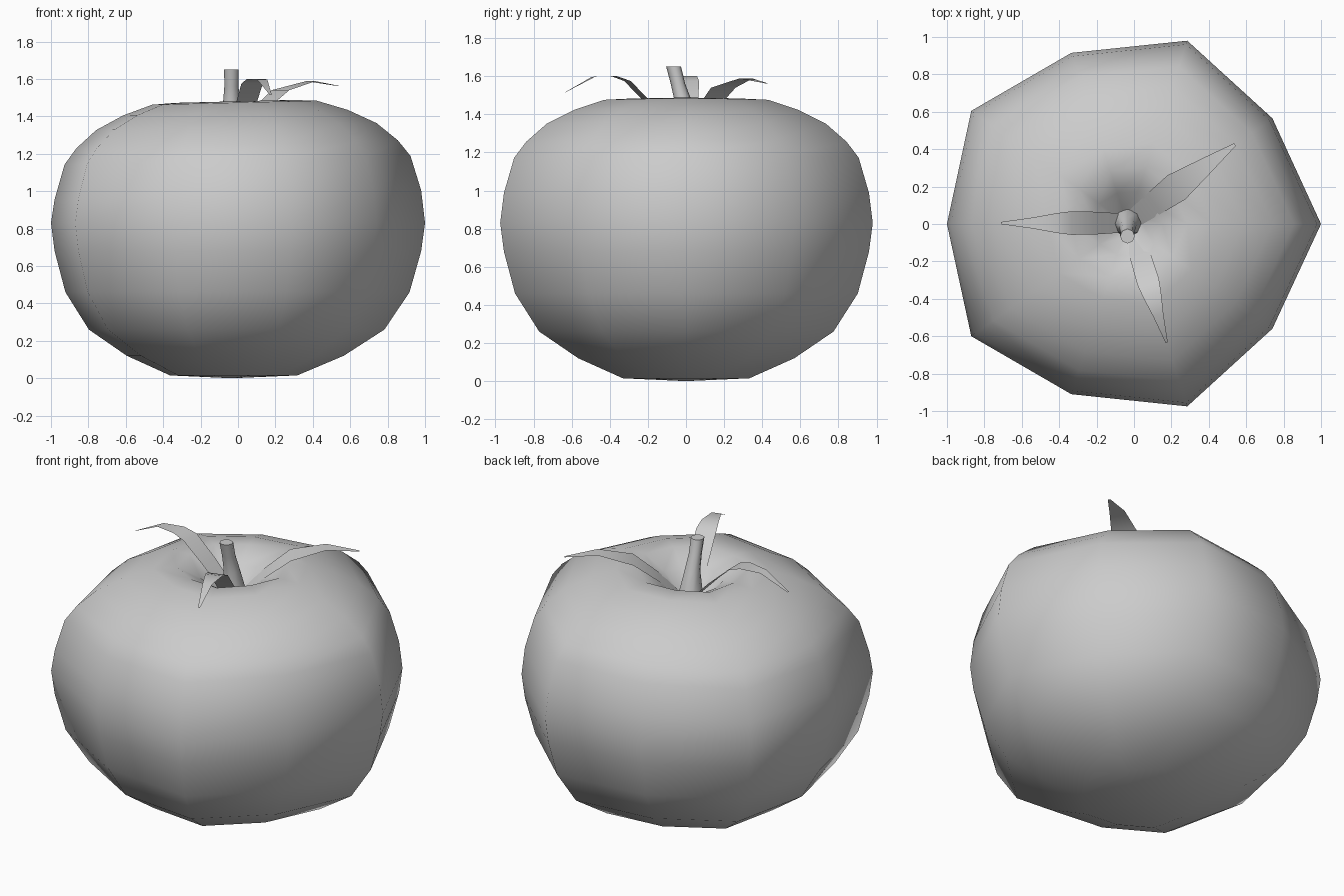
import bpy, bmesh, math
from mathutils import Vector

if "Cube" in bpy.data.objects:
    bpy.data.objects.remove(bpy.data.objects["Cube"])

CX = -0.035  # stem axis offset


def make(name, verts, faces, angle=None):
    me = bpy.data.meshes.new(name)
    me.from_pydata(verts, [], faces)
    bm = bmesh.new()
    bm.from_mesh(me)
    bmesh.ops.recalc_face_normals(bm, faces=bm.faces)
    bm.to_mesh(me)
    bm.free()
    ob = bpy.data.objects.new(name, me)
    bpy.context.collection.objects.link(ob)
    bpy.context.view_layer.objects.active = ob
    ob.select_set(True)
    if angle:
        bpy.ops.object.shade_smooth_by_angle(angle=math.radians(angle))
    ob.select_set(False)
    return ob


def bridge(rings, n):
    return [(r * n + i, r * n + (i + 1) % n, (r + 1) * n + (i + 1) % n, (r + 1) * n + i)
            for r in range(rings - 1) for i in range(n)]


# fruit: uneven ten-sided outline swept through a profile of (scale, height)
outline = [(1, 0), (.74, .565), (.285, .98), (-.335, .915), (-.87, .605),
           (-1, 0), (-.87, -.6), (-.335, -.91), (.285, -.975), (.74, -.56)]
profile = [(.34, .015), (.58, .12), (.79, .26), (.92, .46), (.98, .68), (1, .83),
           (.98, .98), (.925, 1.165), (.86, 1.25), (.75, 1.345), (.60, 1.42),
           (.44, 1.473), (.31, 1.48), (.18, 1.41), (.08, 1.31)]
n = len(outline)
verts = []
for s, z in profile:
    for x, y in outline:
        tilt = .025 * x * s if z > .9 else 0
        verts.append((x * s + CX * (1 - s), y * s, z + tilt))
faces = bridge(len(profile), n)
b = len(verts)
verts += [(CX, 0, 0), (CX, 0, 1.26)]
t = (len(profile) - 1) * n
for i in range(n):
    faces += [(b, (i + 1) % n, i), (b + 1, t + i, t + (i + 1) % n)]
make("fruit", verts, faces, 80)

# stem: tapered tube leaning to the front
sides = 8
path = [(.01, 1.25, .085), (.005, 1.33, .07), (-.012, 1.46, .046), (-.042, 1.56, .038), (-.065, 1.65, .039)]
verts = [(CX + r * math.cos(i * math.tau / sides), y + r * math.sin(i * math.tau / sides), z)
         for y, z, r in path for i in range(sides)]
faces = bridge(len(path), sides)
faces.append(tuple((len(path) - 1) * sides + i for i in range(sides)))
make("stem", verts, faces, 50)


# sepals: thin single-sided blades arching outwards, rows of (distance, height, half width)
def sepal(name, start, tip, rows):
    a, e = Vector(start), Vector(tip)
    d = (e - a).normalized()
    side = Vector((-d.y, d.x))
    vs = []
    for f, z, w in rows:
        c = a.lerp(e, f)
        for k in (-1, 1):
            p = c + side * w * k
            vs.append((p.x, p.y, z))
    fs = [(2 * i, 2 * i + 1, 2 * i + 3, 2 * i + 2) for i in range(len(rows) - 1)]
    make(name, vs, fs, 60)


blade = [(0, 1.30, .05), (.22, 1.45, .06), (.43, 1.575, .063), (.55, 1.60, .053),
         (.74, 1.597, .03), (1, 1.515, .006)]
sepal("sepal_left", (-.05, .005), (-.71, .005), blade)
sepal("sepal_front", (0, -.06), (.175, -.635), [(f, z, w * .95) for f, z, w in blade])
sepal("sepal_back", (0, .03), (.54, .425),
      [(0, 1.30, .05), (.2, 1.43, .065), (.42, 1.54, .08), (.72, 1.588, .044), (1, 1.562, .008)])
